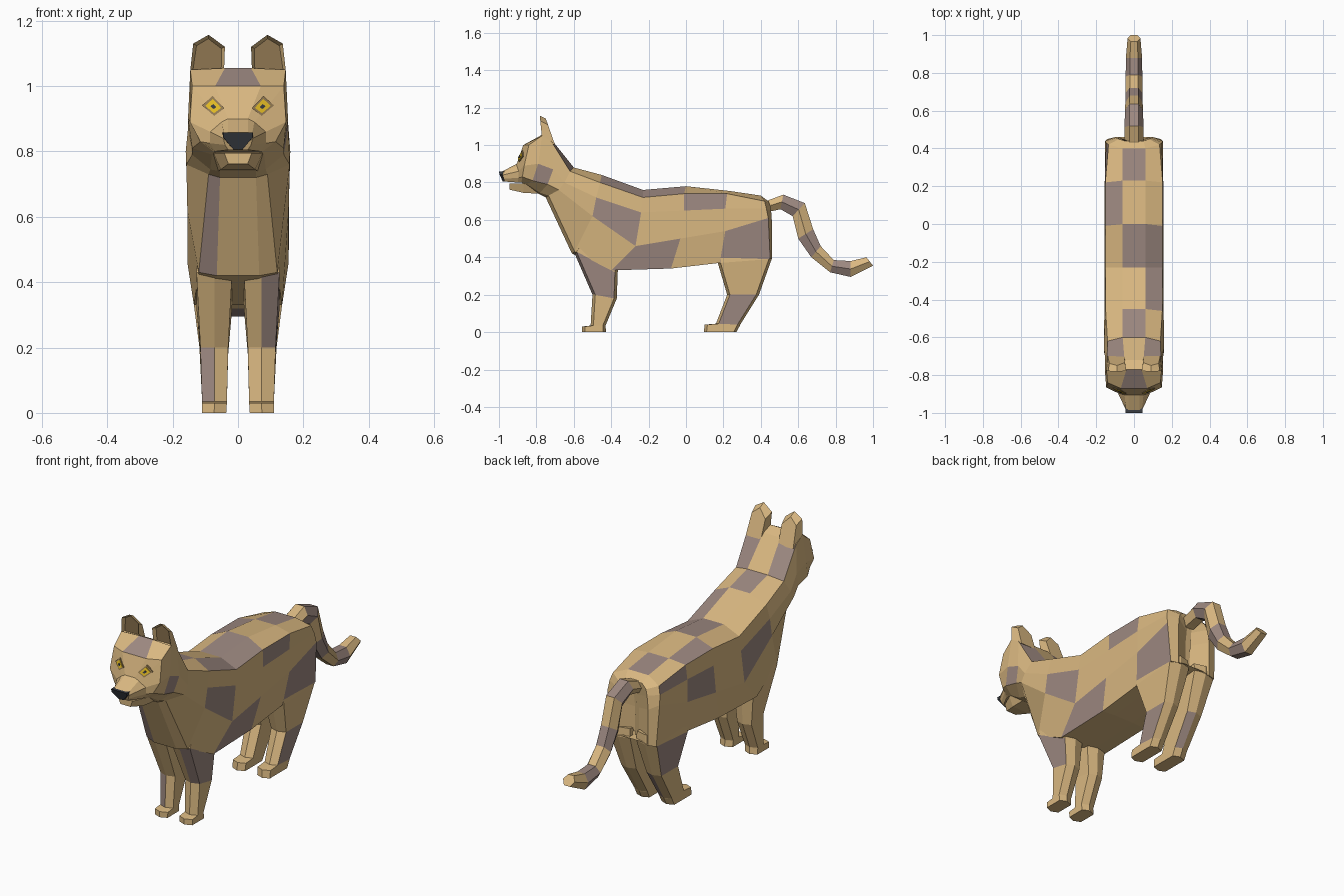
import bpy, bmesh


def material(name, rgb):
    m = bpy.data.materials.new(name)
    m.diffuse_color = (*rgb, 1)
    return m


TAN = material("tan_fur", (0.70, 0.48, 0.22))
PATCH = material("patch_fur", (0.34, 0.25, 0.22))
SHADE = material("shaded_fur", (0.30, 0.20, 0.09))
DARK = material("dark_skin", (0.04, 0.045, 0.055))
YELLOW = material("yellow_iris", (0.80, 0.52, 0.02))


def finish(name, bm, mats):
    bmesh.ops.recalc_face_normals(bm, faces=bm.faces)
    me = bpy.data.meshes.new(name)
    bm.to_mesh(me)
    bm.free()
    for m in mats:
        me.materials.append(m)
    ob = bpy.data.objects.new(name, me)
    bpy.context.collection.objects.link(ob)
    return ob


def loft(name, rings, mats=(TAN, PATCH), dark=()):
    """Skin closed rings; dark holds (segment, side) pairs for the second material."""
    bm = bmesh.new()
    vs = [[bm.verts.new(p) for p in r] for r in rings]
    n = len(rings[0])
    for s in range(len(vs) - 1):
        for j in range(n):
            k = (j + 1) % n
            f = bm.faces.new((vs[s][j], vs[s][k], vs[s + 1][k], vs[s + 1][j]))
            f.material_index = int((s, j) in dark)
    bm.faces.new(vs[0])
    bm.faces.new(vs[-1])
    return finish(name, bm, mats)


def both_sides(half):
    return half + [(-x, y, z) for x, y, z in reversed(half)]


# Head: half rings from muzzle tip to back of skull
head = [
    [(.03, -.99, .855), (.043, -.985, .853), (.045, -.98, .84), (.04, -.975, .82), (.03, -.97, .805), (.01, -.97, .805)],
    [(.03, -.905, .90), (.05, -.905, .89), (.085, -.895, .86), (.085, -.895, .825), (.07, -.90, .80), (.05, -.90, .80)],
    [(.07, -.87, 1.0), (.14, -.84, 1.0), (.147, -.865, .89), (.115, -.875, .83), (.075, -.88, .80), (.05, -.88, .80)],
    [(.04, -.77, 1.055), (.146, -.77, 1.05), (.153, -.79, .90), (.14, -.82, .81), (.08, -.85, .79), (.05, -.85, .78)],
    [(.05, -.72, 1.03), (.143, -.72, 1.02), (.153, -.71, .87), (.14, -.74, .79), (.085, -.78, .745), (.055, -.79, .74)],
]

# Body: (y, z) rows from neck to rump, with half widths
wide = (.06, .152, .155, .155, .135, .06)
trunk = [
    ((.06, .14, .16, .158, .09, .055), [(-.60, .88), (-.62, .86), (-.65, .80), (-.68, .76), (-.735, .73), (-.75, .72)]),
    ((.06, .15, .157, .155, .12, .065), [(-.45, .84), (-.46, .80), (-.48, .72), (-.50, .62), (-.595, .43), (-.61, .42)]),
    (wide, [(-.23, .76), (-.23, .72), (-.24, .64), (-.27, .46), (-.40, .33), (-.40, .33)]),
    (wide, [(0, .78), (-.01, .74), (-.01, .65), (-.03, .50), (-.08, .34), (-.08, .345)]),
    (wide, [(.23, .755), (.22, .74), (.21, .66), (.21, .54), (.18, .37), (.18, .375)]),
    ((.06, .135, .148, .153, .14, .06), [(.40, .73), (.42, .70), (.43, .66), (.44, .61), (.45, .39), (.45, .40)]),
    ((.05, .08, .09, .10, .10, .06), [(.44, .70), (.45, .68), (.455, .65), (.46, .58), (.46, .39), (.46, .40)]),
    ((.012,) * 6, [(.44, .68), (.43, .66), (.42, .62), (.41, .55), (.41, .42), (.41, .40)]),
]
body = [[(x, y, z) for x, (y, z) in zip(xs, row)] for xs, row in trunk]
spots = {(2, 11), (3, 2), (4, 0), (4, 10), (5, 11), (5, 6), (6, 0), (6, 2), (7, 0), (7, 3),
         (7, 11), (8, 1), (8, 10), (8, 8), (6, 8), (9, 3), (9, 9), (9, 11)}
loft("body_and_head", [both_sides(r) for r in head + body], dark=spots)

# Lower jaw and nose
jaw = [(-.79, .795, .74, .085), (-.87, .795, .745, .075), (-.945, .795, .762, .042)]
loft("lower_jaw", [[(w, y, t), (w * .7, y, b), (-w * .7, y, b), (-w, y, t)] for y, t, b, w in jaw])
loft("nose", [[(-.045 * k, y, .858), (.045 * k, y, .858), (.045 * k, y + .003, .843),
               (.014, y + .02, .806), (-.014, y + .02, .806), (-.045 * k, y + .003, .843)]
              for y, k in ((-1.0, 1), (-.95, 1.05))], mats=(DARK,))


# Legs: rows of (front y, front z, back y, back z, outer x, inner x)
def leg(name, rows, side, dark):
    rings = []
    for yf, zf, yb, zb, xo, xi in rows:
        m = (xo + xi) / 2
        pts = [(xo, yf + .015, zf), (m, yf, zf), (xi, yf + .015, zf),
               (xi, yb - .015, zb), (m, yb, zb), (xo, yb - .015, zb)]
        rings.append([(side * x, y, z) for x, y, z in pts])
    loft(name, rings, dark=dark)


front = [(-.57, .47, -.36, .37, .125, .02), (-.60, .43, -.365, .32, .127, .018), (-.50, .20, -.37, .18, .115, .03),
         (-.51, .035, -.43, .035, .11, .034), (-.555, .03, -.43, .03, .11, .034), (-.555, 0, -.427, 0, .11, .036)]
hind = [(.17, .41, .455, .44, .137, .02), (.17, .37, .458, .39, .14, .018), (.22, .20, .39, .20, .118, .03),
        (.16, .045, .29, .04, .11, .034), (.10, .04, .288, .035, .11, .034), (.095, 0, .27, 0, .11, .036)]
for side, label in ((1, "right"), (-1, "left")):
    leg("front_leg_" + label, front, side, {(1, 5), (1, 0)} if side > 0 else {(2, 0)})
    leg("hind_leg_" + label, hind, side, {(2, 5)} if side > 0 else {(1, 5), (2, 3)})

# Tail: top point, bottom point, half width
tail = [(.38, .70, .40, .63, .05), (.44, .705, .45, .645, .05), (.52, .735, .505, .657, .05),
        (.635, .69, .57, .62, .048), (.68, .55, .60, .50, .046), (.72, .46, .67, .40, .045),
        (.79, .385, .77, .32, .044), (.88, .38, .88, .295, .043), (.965, .40, 1.0, .355, .034)]
rings = []
for yt, zt, yb, zb, w in tail:
    half = [(w * .5, yt, zt), (w, (yt + yb) / 2, (zt + zb) / 2), (w * .5, yb, zb)]
    rings.append(both_sides(half))
loft("tail", rings, dark={(s, j) for s in (2, 4, 6) for j in range(6)})

# Ears: leaning five-sided prisms with a sunken inner face
for side, label in ((1, "right"), (-1, "left")):
    outline = [(.043, 1.04), (.04, 1.12), (.09, 1.157), (.137, 1.13), (.147, 1.04)]
    bm = bmesh.new()
    fr = [bm.verts.new((side * x, -.77 - .1 * (z - 1.04), z)) for x, z in outline]
    bk = [bm.verts.new((side * (.093 + (x - .093) * .85), -.70 - .42 * (z - 1.04), 1.0 + (z - 1.04) * 1.2))
          for x, z in outline]
    inner = bm.faces.new(fr)
    bm.faces.new(bk)
    for i in range(5):
        k = (i + 1) % 5
        bm.faces.new((fr[i], fr[k], bk[k], bk[i]))
    bmesh.ops.recalc_face_normals(bm, faces=bm.faces)
    bmesh.ops.inset_individual(bm, faces=[inner], thickness=.012, depth=0)
    bmesh.ops.translate(bm, verts=inner.verts, vec=(0, .018, 0))
    inner.material_index = 1
    finish("ear_" + label, bm, (TAN, SHADE))

    # Eyes: stacked diamonds following the slope of the face
    for part, scale, lift, mat in (("eye_rim_", 1, .004, SHADE), ("iris_", .72, .007, YELLOW),
                                   ("pupil_", .26, .010, DARK)):
        diamond = [(-.033, -.005), (.003, .033), (.035, .004), (-.002, -.028)]
        layers = []
        for out in (lift, -.008):
            layers.append([(side * (.075 + dx * scale), -.882 + (.38 * dx + .22 * dz) * scale - out,
                            .937 + dz * scale) for dx, dz in diamond])
        loft(part + label, layers, mats=(mat,))
